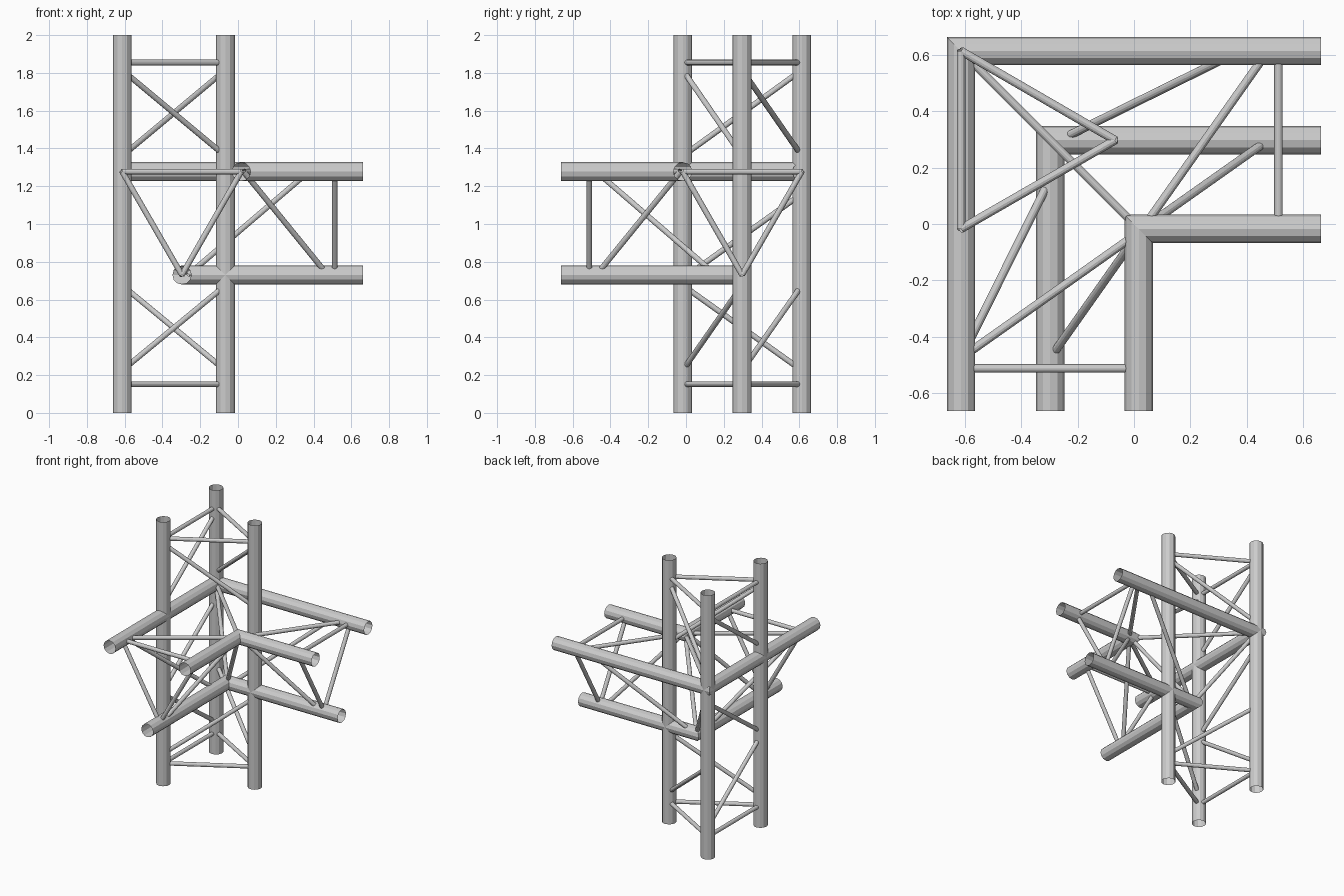
import bpy
import bmesh
from math import cos, sin, tau
from mathutils import Vector

cube = bpy.data.objects.get("Cube")
if cube:
    bpy.data.objects.remove(cube, do_unlink=True)

metal = bpy.data.materials.new("brushed_grey_metal")
metal.use_nodes = True
GREY = (0.6, 0.6, 0.6, 1)
metal.diffuse_color = GREY
metal.node_tree.nodes["Principled BSDF"].inputs["Base Color"].default_value = GREY

TUBE, ROD, SIDES = 0.05, 0.015, 12
HIGH, LOW, END = 1.277, 0.73, 0.662


def pipe(name, points, radius):
    """Open pipe along a path, with mitred corners."""
    pts = [Vector(p) for p in points]
    dirs = [(b - a).normalized() for a, b in zip(pts, pts[1:])]
    ref = Vector((1, 0, 0)) if abs(dirs[0].z) > 0.99 else Vector((0, 0, 1))
    sides = [d.cross(ref).normalized() for d in dirs]
    bm = bmesh.new()
    rings = []
    for i, p in enumerate(pts):
        before, after = sides[max(i - 1, 0)], sides[min(i, len(sides) - 1)]
        across = (before + after) / (1 + before.dot(after))
        d = dirs[min(i, len(dirs) - 1)]
        up = after.cross(d)
        rings.append([bm.verts.new(p + radius * (across * cos(tau * k / SIDES) + up * sin(tau * k / SIDES)))
                      for k in range(SIDES)])
    for a, b in zip(rings, rings[1:]):
        for k in range(SIDES):
            n = (k + 1) % SIDES
            bm.faces.new((a[k], b[k], b[n], a[n]))
    mesh = bpy.data.meshes.new(name)
    bm.to_mesh(mesh)
    bm.free()
    mesh.materials.append(metal)
    bpy.context.collection.objects.link(bpy.data.objects.new(name, mesh))


def mirrored(p):
    """Swap the x arm and the y arm across the corner diagonal."""
    return (-p[1], -p[0], p[2])


# Upright triangular tower
back, front, inner = (-0.613, 0.613), (-0.613, -0.017), (-0.067, 0.297)
for label, p in (("back", back), ("front", front), ("inner", inner)):
    pipe(label + "_upright", [(*p, 0), (*p, 2)], TUBE)

# Level tower rods
for z, level in ((0.152, "bottom"), (1.855, "top")):
    for a, b in ((back, front), (front, inner), (inner, back)):
        pipe(level + "_tower_rod", [(*a, z), (*b, z)], ROD)

# Diagonal tower rods
for a, za, b, zb in (
        (front, 1.815, inner, 1.36), (inner, 1.815, back, 1.36), (back, 1.815, front, 1.36),
        (front, 0.225, inner, 0.675), (inner, 0.225, back, 0.675), (back, 0.225, front, 0.675),
        (back, 1.16, front, 0.71)):
    pipe("tower_diagonal", [(*a, za), (*b, zb)], ROD)

# Three bent chords forming the two level arms
outer_y, inner_y, low_y = 0.613, -0.017, 0.297
for label, y, z in (("outer", outer_y, HIGH), ("inner", inner_y, HIGH), ("lower", low_y, LOW)):
    pipe(label + "_chord", [(END, y, z), (-y, y, z), (-y, -END, z)], TUBE)

# Triangular frame in the corner
corners = [(-y, y, z) for y, z in ((outer_y, HIGH), (inner_y, HIGH), (low_y, LOW))]
for i in range(3):
    pipe("corner_rod", [corners[i], corners[(i + 1) % 3]], ROD)

# Rods shared by both arms: end frame and two diagonals
for arm, place in (("side", lambda p: p), ("front", mirrored)):
    ring = [(0.512, y, z) for y, z in ((outer_y, HIGH), (inner_y, HIGH), (low_y, LOW))]
    for i in range(3):
        pipe(arm + "_arm_end_rod", [place(ring[i]), place(ring[(i + 1) % 3])], ROD)
    start = (0.03, inner_y, HIGH)
    for finish in ((0.475, outer_y, HIGH), (0.475, low_y, LOW)):
        pipe(arm + "_arm_diagonal", [place(start), place(finish)], ROD)

# Outer face diagonals, different on each arm
pipe("side_arm_outer_diagonal", [(-0.265, low_y, LOW), (0.375, outer_y, HIGH)], ROD)
pipe("front_arm_outer_diagonal", [(-low_y, 0.16, LOW), (-outer_y, -0.475, HIGH)], ROD)
